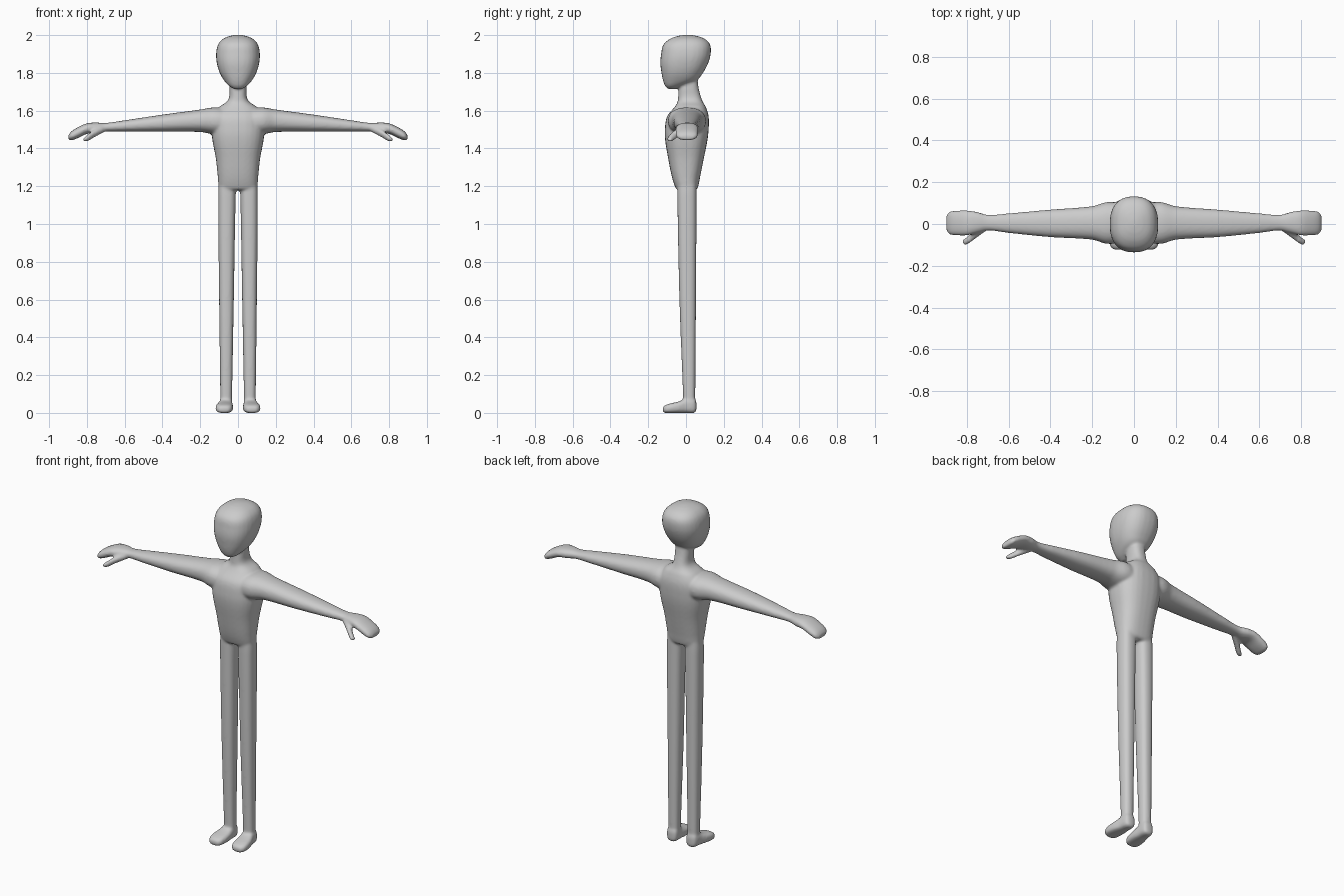
import bpy
import bmesh
import math

if "Cube" in bpy.data.objects:
    bpy.data.objects.remove(bpy.data.objects["Cube"], do_unlink=True)

SIDES, STEPS = 28, 5


def smooth_rings(rings):
    """Fill in rings along a smooth curve through the given ones."""
    last = len(rings) - 1
    slopes = []
    for i in range(last + 1):
        a, b = rings[max(i - 1, 0)], rings[min(i + 1, last)]
        slopes.append([(q - p) / (b[0] - a[0]) for p, q in zip(a, b)])
    result = []
    for i in range(last):
        a, b = rings[i], rings[i + 1]
        span = b[0] - a[0]
        for step in range(STEPS):
            t = step / STEPS
            h = t * t * (3 - 2 * t)
            ta, tb = t * (1 - t) ** 2 * span, t * t * (t - 1) * span
            result.append([p + (q - p) * h + ta * m + tb * n
                           for p, q, m, n in zip(a, b, slopes[i], slopes[i + 1])])
    result.append(rings[-1])
    return result


def loft(bm, axis, rings, power=2.4, side=1):
    """Closed loft; each ring is (position on axis, low, high, low, high)."""
    others = [k for k in range(3) if k != axis]
    loops = []
    for pos, a_low, a_high, b_low, b_high in smooth_rings(rings):
        loop = []
        for k in range(SIDES):
            angle = math.tau * k / SIDES
            c, s = math.cos(angle), math.sin(angle)
            c = math.copysign(abs(c) ** (2 / power), c)
            s = math.copysign(abs(s) ** (2 / power), s)
            point = [0, 0, 0]
            point[axis] = pos
            point[others[0]] = (a_low + a_high) / 2 + c * (a_high - a_low) / 2
            point[others[1]] = (b_low + b_high) / 2 + s * (b_high - b_low) / 2
            point[0] *= side
            loop.append(bm.verts.new(point))
        loops.append(loop)
    faces = [bm.faces.new(loops[0]), bm.faces.new(loops[-1])]
    for low, high in zip(loops, loops[1:]):
        for k in range(SIDES):
            n = (k + 1) % SIDES
            faces.append(bm.faces.new((low[k], low[n], high[n], high[k])))
    bmesh.ops.recalc_face_normals(bm, faces=faces)


def centred(rings):
    """Rings given by height, half width, front and back."""
    return [(z, -w, w, front, back) for z, w, front, back in rings]


head = centred([
    (1.714, .02, -.095, -.055), (1.73, .047, -.11, -.02),
    (1.76, .074, -.122, .055), (1.8, .097, -.13, .09),
    (1.85, .112, -.136, .117), (1.9, .116, -.132, .131),
    (1.95, .106, -.12, .128), (1.98, .08, -.085, .1),
    (1.995, .045, -.045, .06), (2.001, .015, -.01, .025)])

neck_and_torso = centred([
    (1.18, .09, -.045, .05), (1.19, .101, -.055, .062),
    (1.25, .107, -.075, .075), (1.35, .118, -.095, .095),
    (1.44, .135, -.11, .113), (1.5, .14, -.112, .12),
    (1.57, .135, -.1, .12), (1.62, .1, -.06, .105),
    (1.645, .062, -.045, .09), (1.67, .047, -.042, .08),
    (1.72, .045, -.038, .067), (1.77, .043, -.02, .06)])

arm = [
    (.05, -.09, .1, 1.47, 1.61), (.13, -.095, .105, 1.475, 1.617),
    (.2, -.075, .085, 1.487, 1.606), (.4, -.063, .069, 1.488, 1.579),
    (.6, -.043, .051, 1.489, 1.549), (.7, -.031, .044, 1.489, 1.535),
    (.75, -.043, .058, 1.482, 1.537), (.8, -.055, .065, 1.477, 1.533),
    (.85, -.055, .064, 1.454, 1.511), (.885, -.049, .059, 1.442, 1.488),
    (.898, -.03, .04, 1.448, 1.47)]

thumb = [
    (.71, -.035, 0, 1.485, 1.52), (.76, -.071, -.03, 1.459, 1.5),
    (.8, -.099, -.062, 1.436, 1.471), (.82, -.098, -.075, 1.436, 1.452)]

leg = [
    (.03, .031, .093, -.014, .048), (.1, .031, .094, -.016, .049),
    (.6, .022, .1, -.035, .053), (1.15, .012, .105, -.046, .056),
    (1.25, .006, .1, -.045, .055)]

foot = [
    (-.123, .055, .095, .008, .028), (-.115, .04, .108, 0, .038),
    (-.09, .029, .119, 0, .048), (-.04, .026, .114, 0, .06),
    (0, .029, .102, 0, .075), (.045, .032, .094, 0, .08),
    (.055, .045, .08, .01, .06)]

# Overlapping parts, left and right limbs mirrored
bm = bmesh.new()
loft(bm, 2, head, 2.4)
loft(bm, 2, neck_and_torso, 2.5)
for side in (1, -1):
    loft(bm, 0, arm, 2.3, side)
    loft(bm, 0, thumb, 2, side)
    loft(bm, 2, leg, 2.5, side)
    loft(bm, 1, foot, 3, side)

mesh = bpy.data.meshes.new("body")
bm.to_mesh(mesh)
bm.free()
body = bpy.data.objects.new("body", mesh)
bpy.context.collection.objects.link(body)

# Fuse the parts into one skin and soften the joins
fuse = body.modifiers.new("fuse", "REMESH")
fuse.mode = "VOXEL"
fuse.voxel_size = 0.007
fuse.use_smooth_shade = True
soften = body.modifiers.new("soften", "SMOOTH")
soften.factor = 0.5
soften.iterations = 8

# Plain grey skin
grey = bpy.data.materials.new("plain grey")
grey.use_nodes = True
colour = (0.6, 0.6, 0.6, 1)
grey.diffuse_color = colour
grey.node_tree.nodes["Principled BSDF"].inputs["Base Color"].default_value = colour
mesh.materials.append(grey)
for face in mesh.polygons:
    face.use_smooth = True
